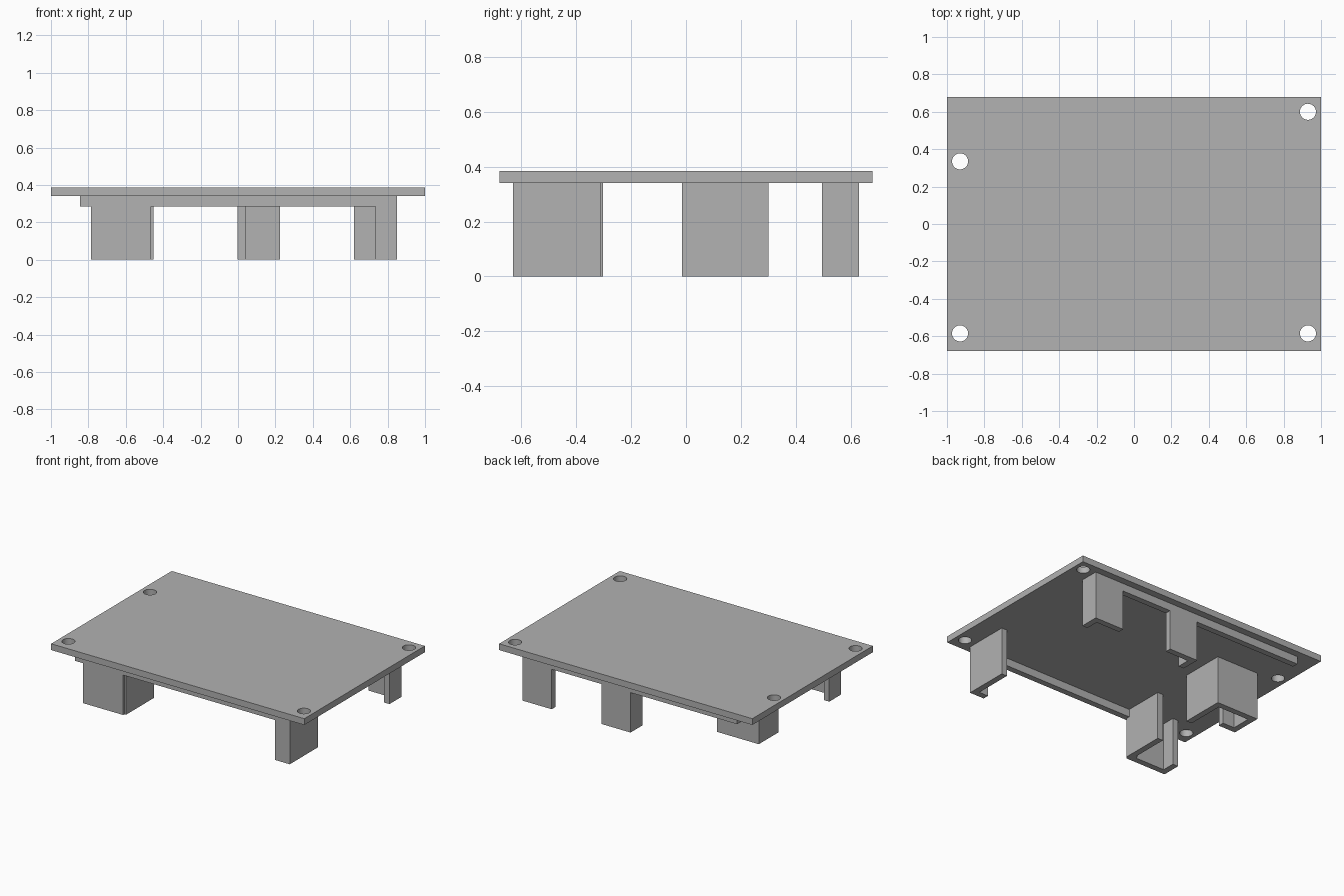
import bpy, bmesh
from mathutils import Vector

cube = bpy.data.objects.get("Cube")
if cube:
    bpy.data.objects.remove(cube, do_unlink=True)

UNDERSIDE = 0.34      # height where the plate rests on the feet
TOP = 0.385
RAIL_BOTTOM = 0.285
WALL = 0.043          # wall thickness

grey = bpy.data.materials.new("plain_grey")
grey.use_nodes = True
grey.diffuse_color = (0.445, 0.445, 0.445, 1)
grey.node_tree.nodes["Principled BSDF"].inputs["Base Color"].default_value = grey.diffuse_color


def prism(name, outline, z0, z1):
    """Extrude a flat outline upward from z0 to z1."""
    bm = bmesh.new()
    face = bm.faces.new([bm.verts.new((x, y, z0)) for x, y in outline])
    top = bmesh.ops.extrude_face_region(bm, geom=[face])["geom"]
    verts = [v for v in top if isinstance(v, bmesh.types.BMVert)]
    bmesh.ops.translate(bm, verts=verts, vec=(0, 0, z1 - z0))
    bmesh.ops.recalc_face_normals(bm, faces=bm.faces)
    mesh = bpy.data.meshes.new(name)
    bm.to_mesh(mesh)
    bm.free()
    mesh.materials.append(grey)
    obj = bpy.data.objects.new(name, mesh)
    bpy.context.collection.objects.link(obj)
    return obj


def wall(name, path, z0=0.0):
    """Wall of even thickness, lying on the left of its outer path."""
    pts = [Vector(p) for p in path]
    dirs = [(b - a).normalized() for a, b in zip(pts, pts[1:])]
    normals = [Vector((-d.y, d.x)) for d in dirs]
    inner = []
    for i, p in enumerate(pts):
        if i in (0, len(pts) - 1):
            shift = normals[min(i, len(normals) - 1)]
        else:
            shift = normals[i - 1] + normals[i]
        inner.append(p + shift * WALL)
    return prism(name, [tuple(p) for p in pts + inner[::-1]], z0, UNDERSIDE)


def combine(obj, other, operation):
    """Apply a boolean and discard the second object."""
    mod = obj.modifiers.new(operation.lower(), 'BOOLEAN')
    mod.operation, mod.object, mod.solver = operation, other, 'EXACT'
    bpy.context.view_layer.objects.active = obj
    bpy.ops.object.modifier_apply(modifier=mod.name)
    bpy.data.objects.remove(other, do_unlink=True)


# Top plate with four screw holes
plate = prism("top_plate", [(-1, -0.68), (1, -0.68), (1, 0.68), (-1, 0.68)], UNDERSIDE, TOP)
for x, y in [(0.93, 0.6), (-0.93, 0.335), (-0.93, -0.585), (0.93, -0.585)]:
    bpy.ops.mesh.primitive_cylinder_add(vertices=48, radius=0.043, depth=0.3, location=(x, y, TOP))
    drill = bpy.context.object
    drill.data.materials.append(grey)
    drill.hide_render = True
    combine(plate, drill, 'DIFFERENCE')
bpy.ops.object.select_all(action='DESELECT')
plate.select_set(True)
bpy.context.view_layer.objects.active = plate
bpy.ops.object.shade_smooth_by_angle()

# Front rail with its two corner feet
front = wall("front_rail_with_feet", [(-0.845, -0.63), (0.85, -0.63)], RAIL_BOTTOM)
combine(front, wall("front_left_foot", [
    (-0.785, -0.495), (-0.785, -0.63), (-0.466, -0.63),
    (-0.466, -0.615), (-0.453, -0.615), (-0.453, -0.302)]), 'UNION')
combine(front, wall("front_right_foot", [(0.735, -0.63), (0.85, -0.63), (0.85, -0.311)]), 'UNION')

# Back rail with its corner foot and middle foot
back = wall("back_rail_with_feet", [(0.85, 0.63), (-0.845, 0.63)], RAIL_BOTTOM)
combine(back, wall("back_corner_foot", [(0.85, 0.495), (0.85, 0.63), (0.62, 0.63)]), 'UNION')
combine(back, wall("back_middle_foot", [(0.225, 0.63), (-0.003, 0.63), (-0.003, 0.495)]), 'UNION')

# Free-standing hooked foot
wall("hooked_side_foot", [(-0.453, -0.015), (-0.453, 0.3), (-0.785, 0.3),
                          (-0.785, 0.075), (-0.65, 0.075)])
